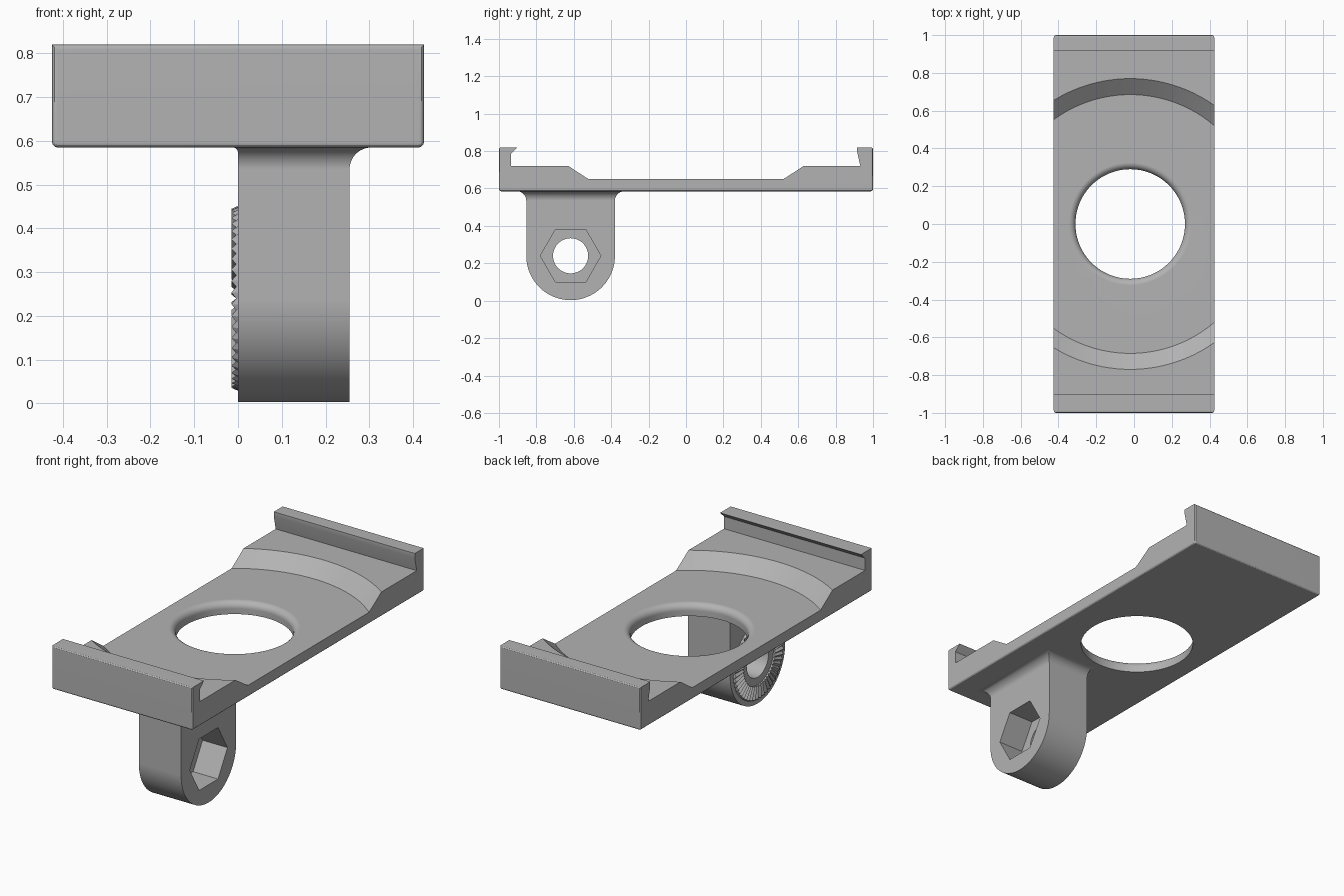
import bpy, bmesh, math

cube = bpy.data.objects.get("Cube")
if cube:
    bpy.data.objects.remove(cube, do_unlink=True)

grey = bpy.data.materials.new("plain grey")
grey.use_nodes = True
grey.diffuse_color = (0.45, 0.45, 0.45, 1)
grey.node_tree.nodes["Principled BSDF"].inputs["Base Color"].default_value = grey.diffuse_color

WIDTH = 0.425          # half width of the plate
BASE = 0.585           # underside of the plate
HOLE_X = -0.02         # centre of the big opening
LUG_Y, LUG_Z, LUG_R, LUG_X = -0.617, 0.24, 0.237, 0.255


def finish(name, bm):
    """Turn a bmesh into a named object."""
    bmesh.ops.recalc_face_normals(bm, faces=bm.faces)
    mesh = bpy.data.meshes.new(name)
    bm.to_mesh(mesh)
    bm.free()
    mesh.materials.append(grey)
    ob = bpy.data.objects.new(name, mesh)
    bpy.context.collection.objects.link(ob)
    return ob


def activate(ob):
    bpy.ops.object.select_all(action='DESELECT')
    ob.select_set(True)
    bpy.context.view_layer.objects.active = ob


def loft(bm, rings):
    """Skin a list of equal closed rings and cap both ends."""
    loops = [[bm.verts.new(p) for p in ring] for ring in rings]
    n = len(loops[0])
    for a, b in zip(loops, loops[1:]):
        for i in range(n):
            j = (i + 1) % n
            bm.faces.new((a[i], a[j], b[j], b[i]))
    bm.faces.new(loops[0])
    bm.faces.new(loops[-1])


def cut(ob, cutter):
    cutter.hide_render = True
    mod = ob.modifiers.new("cut", 'BOOLEAN')
    mod.operation, mod.solver, mod.object = 'DIFFERENCE', 'EXACT', cutter
    activate(ob)
    bpy.ops.object.modifier_apply(modifier=mod.name)
    bpy.data.objects.remove(cutter, do_unlink=True)


def smooth(ob):
    activate(ob)
    bpy.ops.object.shade_smooth_by_angle(angle=math.radians(28))
    mod = ob.modifiers.new("even shading", 'WEIGHTED_NORMAL')
    mod.keep_sharp = True


def disc(x, radius, sides):
    """Ring of points around the lug bore, at depth x."""
    steps = [2 * math.pi * i / sides for i in range(sides)]
    return [(x, LUG_Y + radius * math.cos(a), LUG_Z + radius * math.sin(a)) for a in steps]


# Plate with a hooked lip at each end
profile = [(-1, BASE), (1, BASE), (1, 0.82), (0.915, 0.82), (0.915, 0.795), (0.932, 0.72),
           (-0.935, 0.72), (-0.935, 0.787), (-0.9, 0.82), (-1, 0.82)]
bm = bmesh.new()
loft(bm, [[(x, y, z) for y, z in profile] for x in (-WIDTH, WIDTH)])
rounded = [e for e in bm.edges
           if all(v.co.z < BASE + 0.001 for v in e.verts)
           or all(abs(v.co.y) > 0.999 for v in e.verts)]
bmesh.ops.bevel(bm, geom=rounded, offset=0.012, segments=3, profile=0.5, affect='EDGES')
plate = finish("plate", bm)

# Conical recess and round opening with a softened rim, cut as one turned shape
R, FIL = 0.29, 0.035
turned = [(R, 0.5)]
for i in range(7):
    t = i * math.pi / 12
    turned.append((R + FIL - FIL * math.cos(t), 0.65 - FIL + FIL * math.sin(t)))
turned += [(0.685, 0.65), (0.794, 0.74)]
bm = bmesh.new()
SIDES = 128
loft(bm, [[(HOLE_X + r * math.cos(2 * math.pi * i / SIDES), r * math.sin(2 * math.pi * i / SIDES), z)
           for i in range(SIDES)] for r, z in turned])
cut(plate, finish("recess_cutter", bm))
smooth(plate)


# Mounting lug: rounded foot, straight sides, flared into the plate
def flare(z, radius):
    h = z - (BASE - radius)
    return radius - math.sqrt(max(radius ** 2 - h * h, 0)) if h > 0 else 0


def lug_ring(z, half):
    o, small = flare(z, 0.05), flare(z, 0.012)
    x0, x1, y0, y1 = -small, LUG_X + o, LUG_Y - half - o, LUG_Y + half + o
    return [(x0, y0, z), (x1, y0, z), (x1, y1, z), (x0, y1, z)]


rings = []
for i in range(25):
    a = max(i, 0.05) / 24 * math.pi / 2
    rings.append(lug_ring(LUG_Z - LUG_R * math.cos(a), LUG_R * math.sin(a)))
for i in range(13):
    rings.append(lug_ring(BASE - 0.05 + 0.05 * math.sin(i / 12 * math.pi / 2), LUG_R))
bm = bmesh.new()
loft(bm, rings)
lug = finish("mounting_lug", bm)

# Bolt bore and hexagonal nut pocket
for name, x0, x1, radius, sides in (("bore_cutter", -0.2, 0.5, 0.094, 48),
                                    ("nut_cutter", 0.105, 0.5, 0.162, 6)):
    bm = bmesh.new()
    loft(bm, [disc(x0, radius, sides), disc(x1, radius, sides)])
    cut(lug, finish(name, bm))
smooth(lug)

# Serrated locking ring on the other side of the lug
TEETH = 48
N = TEETH * 2
bm = bmesh.new()


def toothed(radius):
    return [(-0.015 if i % 2 else -0.004, y, z) for i, (x, y, z) in enumerate(disc(0, radius, N))]


loops = [[bm.verts.new(p) for p in ring]
         for ring in (disc(0.004, 0.213, N), toothed(0.205), toothed(0.135), disc(0.004, 0.135, N))]
for k in range(4):
    a, b = loops[k], loops[(k + 1) % 4]
    for i in range(N):
        j = (i + 1) % N
        bm.faces.new((a[i], a[j], b[j], b[i]))
finish("serrated_ring", bm)
